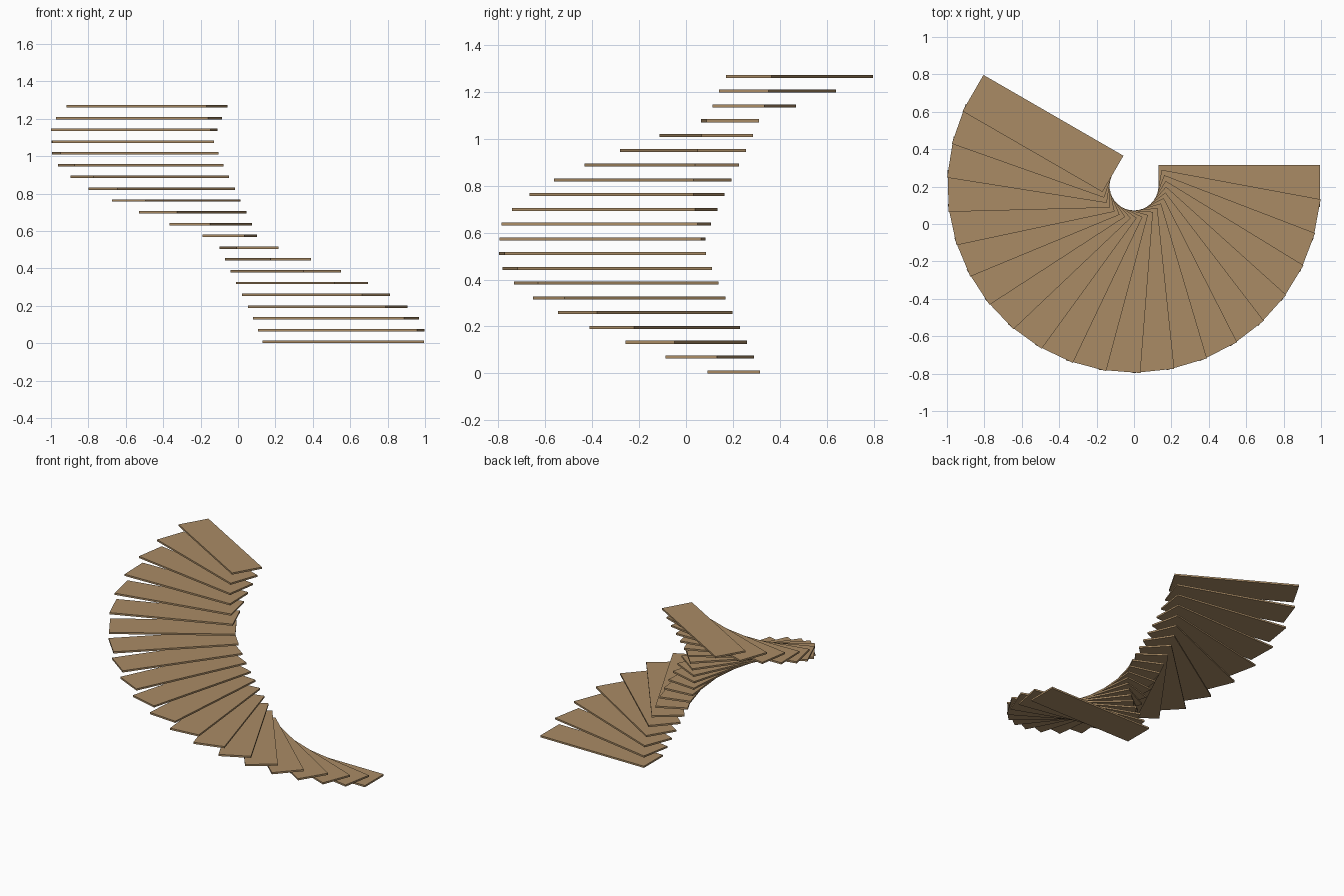
import bpy, bmesh
from math import radians
from mathutils import Matrix, Vector

if "Cube" in bpy.data.objects:
    bpy.data.objects.remove(bpy.data.objects["Cube"])

STEPS = 21
TURN = radians(-10.5)      # clockwise turn per step
RISE = 0.063
THICK = 0.013
INNER, OUTER = 0.13, 0.994  # radial reach of a tread
WIDTH = 0.224
AXIS = Vector((0, 0.203, 0))

wood = bpy.data.materials.new("wood")
wood.diffuse_color = (0.40, 0.26, 0.13, 1)
wood.use_nodes = True
wood.node_tree.nodes["Principled BSDF"].inputs["Base Color"].default_value = wood.diffuse_color

# One flat tread board, with its origin on the stair axis
mesh = bpy.data.meshes.new("tread")
bm = bmesh.new()
size = Matrix.Diagonal((OUTER - INNER, WIDTH, THICK, 1))
place = Matrix.Translation(((INNER + OUTER) / 2, 0, THICK / 2))
bmesh.ops.create_cube(bm, size=1, matrix=place @ size)
bm.to_mesh(mesh)
bm.free()
mesh.materials.append(wood)

# Floating treads winding up around the axis
for i in range(STEPS):
    tread = bpy.data.objects.new(f"tread_{i + 1:02d}", mesh)
    tread.location = AXIS + Vector((0, 0, i * RISE))
    tread.rotation_euler.z = i * TURN
    bpy.context.collection.objects.link(tread)
